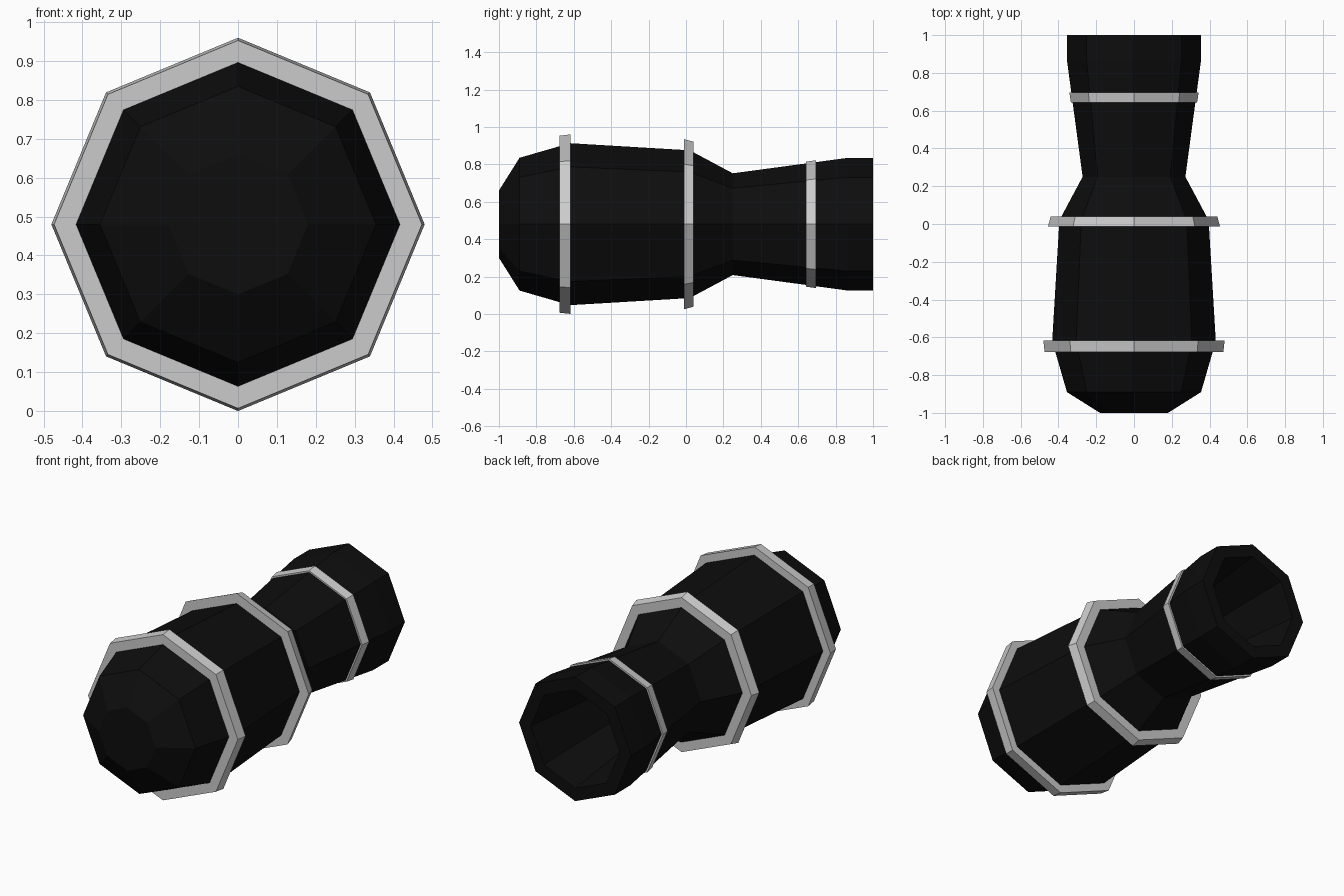
import bpy
import bmesh
from math import cos, sin, tau

if "Cube" in bpy.data.objects:
    bpy.data.objects.remove(bpy.data.objects["Cube"])

SIDES = 8
AXIS_Z = 0.48


def lathe(name, profile, material=None, closed=False):
    """Spin (y, radius) points round the lengthwise axis; radius 0 is one tip, ends are capped."""
    bm = bmesh.new()
    rings = [[bm.verts.new((r * cos(tau * i / SIDES), y, AXIS_Z + r * sin(tau * i / SIDES)))
              for i in range(SIDES)] for y, r in profile]
    pairs = list(zip(rings, rings[1:]))
    if closed:
        pairs.append((rings[-1], rings[0]))
    else:
        bm.faces.new(rings[0])
        bm.faces.new(rings[-1])
    for a, b in pairs:
        for i in range(SIDES):
            j = (i + 1) % SIDES
            bm.faces.new((a[i], a[j], b[j], b[i]))
    bmesh.ops.recalc_face_normals(bm, faces=bm.faces)
    mesh = bpy.data.meshes.new(name)
    bm.to_mesh(mesh)
    bm.free()
    if material:
        mesh.materials.append(material)
    obj = bpy.data.objects.new(name, mesh)
    bpy.context.collection.objects.link(obj)
    return obj


black = bpy.data.materials.new("black_iron")
black.diffuse_color = (0.004, 0.004, 0.004, 1)
black.use_nodes = True
black.node_tree.nodes["Principled BSDF"].inputs["Base Color"].default_value = black.diffuse_color

# Barrel: rounded breech, waist, flared muzzle, then back down the bore
lathe("barrel", [(-1.0, 0.18), (-0.89, 0.355), (-0.62, 0.433), (0.02, 0.395),
                 (0.25, 0.272), (0.86, 0.354), (1.0, 0.354),
                 (1.0, 0.28), (0.35, 0.2)], black)

# Grey bands: name, rear y, front y, outer radii, inner radii
for name, y0, y1, out0, out1, in0, in1 in [
        ("breech_band", -0.677, -0.617, 0.473, 0.48, 0.416, 0.432),
        ("middle_band", -0.012, 0.04, 0.455, 0.441, 0.396, 0.384),
        ("muzzle_band", 0.642, 0.695, 0.334, 0.342, 0.323, 0.331)]:
    lathe(name, [(y0, in0), (y0, out0), (y1, out1), (y1, in1)], closed=True)
